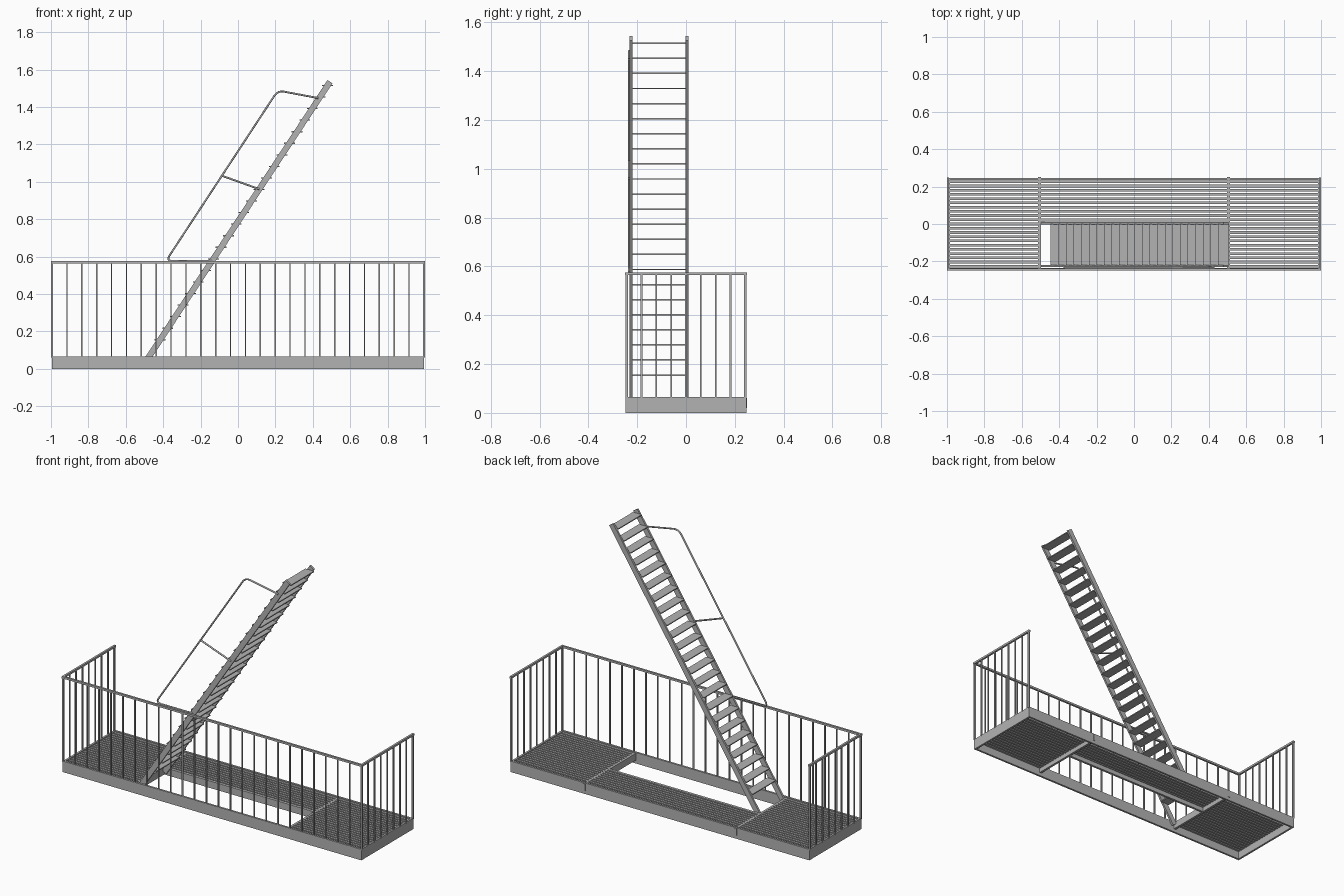
import bpy, bmesh
from mathutils import Vector, Matrix

cube = bpy.data.objects.get("Cube")
if cube:
    bpy.data.objects.remove(cube, do_unlink=True)

# Single painted-steel colour
steel = bpy.data.materials.new("grey_steel")
steel.use_nodes = True
steel.diffuse_color = (0.45, 0.45, 0.45, 1)
steel.node_tree.nodes["Principled BSDF"].inputs["Base Color"].default_value = (0.45, 0.45, 0.45, 1)


def box(bm, x0, x1, y0, y1, z0, z1):
    size = Matrix.Diagonal((x1 - x0, y1 - y0, z1 - z0, 1))
    centre = Matrix.Translation(((x0 + x1) / 2, (y0 + y1) / 2, (z0 + z1) / 2))
    bmesh.ops.create_cube(bm, size=1, matrix=centre @ size)


def add_part(name, boxes):
    bm = bmesh.new()
    for b in boxes:
        box(bm, *b)
    mesh = bpy.data.meshes.new(name)
    bm.to_mesh(mesh)
    bm.free()
    mesh.materials.append(steel)
    obj = bpy.data.objects.new(name, mesh)
    bpy.context.collection.objects.link(obj)
    return obj


def tube(name, points, radius):
    curve = bpy.data.curves.new(name, "CURVE")
    curve.dimensions = "3D"
    curve.bevel_depth = radius
    curve.bevel_resolution = 2
    curve.use_fill_caps = True
    spline = curve.splines.new("POLY")
    spline.points.add(len(points) - 1)
    for p, co in zip(spline.points, points):
        p.co = (*co, 1)
    curve.materials.append(steel)
    bpy.context.collection.objects.link(bpy.data.objects.new(name, curve))


def rounded(corners, reach):
    """Replace each inner corner of a path by a short curved bend."""
    path = [corners[0]]
    for a, b, c in zip(corners, corners[1:], corners[2:]):
        p = b + (a - b).normalized() * reach
        q = b + (c - b).normalized() * reach
        for i in range(7):
            t = i / 6
            path.append(p * (1 - t) ** 2 + b * 2 * t * (1 - t) + q * t ** 2)
    return path + [corners[-1]]


# Platform frame
X, Y, TOP, T = 0.995, 0.247, 0.066, 0.012
add_part("platform_frame", [
    (-X, X, -Y, -Y + T, 0, TOP), (-X, X, Y - T, Y, 0, TOP),
    (-X, -X + T, -Y + T, Y - T, 0, TOP), (X - T, X, -Y + T, Y - T, 0, TOP)])

# Beams around the stair opening
add_part("cross_beams", [(s * 0.505 - 0.007, s * 0.505 + 0.007, -Y + T, 0.25, 0.02, 0.062)
                         for s in (-1, 1)])
add_part("opening_beam", [(-0.498, 0.498, 0.01, 0.024, 0.02, 0.062)])

# Deck slats, interrupted by the stair opening
slats = []
count = 21
for i in range(count):
    y = -0.226 + 0.452 * i / (count - 1)
    spans = [(-X + T, X - T)] if y > 0.02 else [(-X + T, -0.505), (0.505, X - T)]
    slats += [(a, b, y - 0.007, y + 0.007, 0.046, 0.061) for a, b in spans]
add_part("deck_slats", slats)

# Railing on the front and both ends
R, RX, RY, RZ = 0.006, 0.994, 0.243, 0.57
add_part("top_rail", [(-RX - R, RX + R, -RY - R, -RY + R, RZ - R, RZ + R)] +
         [(s * RX - R, s * RX + R, -RY + R, RY + R, RZ - R, RZ + R) for s in (-1, 1)])
add_part("railing_posts", [(sx * RX - 0.005, sx * RX + 0.005, sy * RY - 0.005, sy * RY + 0.005,
                            TOP - 0.005, RZ) for sx in (-1, 1) for sy in (-1, 1)])
B = 0.0035
add_part("front_balusters", [(x - B, x + B, -RY - B, -RY + B, TOP - 0.005, RZ)
                             for x in (-RX + 2 * RX * i / 25 for i in range(1, 25))])
add_part("end_balusters", [(s * RX - B, s * RX + B, y - B, y + B, TOP - 0.005, RZ)
                           for s in (-1, 1)
                           for y in (-RY + 2 * RY * i / 8 for i in range(1, 8))])

# Stair stringers
low, high = Vector((-0.492, 0, 0.04)), Vector((0.492, 0, 1.535))
along = high - low
FRONT, BACK = -0.225, 0.004
for name, y in (("front_stringer", FRONT), ("back_stringer", BACK)):
    L = along.length / 2
    bar = add_part(name, [(-0.016, 0.016, -0.006, 0.006, -L, L)])
    bar.rotation_euler = along.to_track_quat("Z", "Y").to_matrix().to_euler()
    bar.rotation_euler = Vector((0, 0, 1)).rotation_difference(along).to_euler()
    bar.location = (low + high) / 2 + Vector((0, y, 0))

# Treads
treads = []
for i in range(23):
    z = 0.155 + 0.0618 * i
    x = low.x + along.x * (z - low.z) / along.z
    treads.append((x - 0.029, x + 0.029, FRONT + 0.005, BACK - 0.005, z - 0.003, z + 0.003))
add_part("stair_treads", treads)

# Stair handrail
y = FRONT - 0.008
loop = [Vector(p) for p in ((-0.14, y, 0.577), (-0.385, y, 0.577),
                            (0.213, y, 1.488), (0.43, y, 1.447))]
tube("stair_handrail", rounded(loop, 0.035), 0.005)
tube("handrail_strut", [Vector((-0.086, y, 1.032)), Vector((0.115, y, 0.96))], 0.005)
